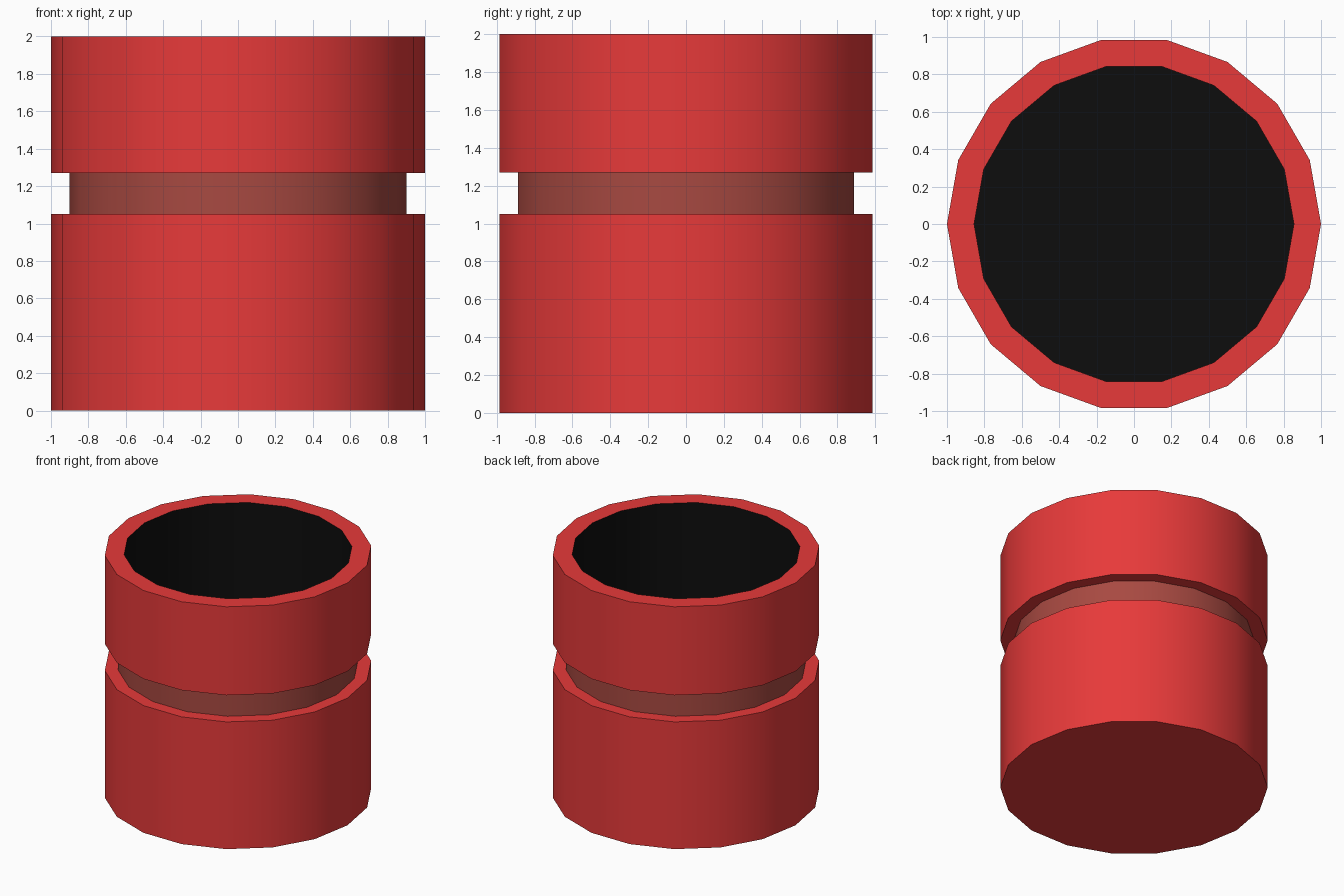
import bpy, bmesh, math

if "Cube" in bpy.data.objects:
    bpy.data.objects.remove(bpy.data.objects["Cube"])

SIDES = 18


def material(name, rgb):
    m = bpy.data.materials.new(name)
    m.diffuse_color = (*rgb, 1)
    m.use_nodes = True
    m.node_tree.nodes["Principled BSDF"].inputs["Base Color"].default_value = m.diffuse_color
    return m


RED = material("red", (0.80, 0.042, 0.042))
BROWN = material("dull_red", (0.39, 0.067, 0.053))
BLACK = material("black", (0.004, 0.004, 0.004))
MATERIALS = [RED, BROWN, BLACK]

# Profile as (radius, z, material of the band leading to the next point)
PROFILE = [
    (1.0, 0.0, 0),      # outer wall, lower part
    (1.0, 1.05, 0),     # ledge below the groove
    (0.9, 1.05, 1),     # groove wall
    (0.9, 1.27, 0),     # ledge above the groove
    (1.0, 1.27, 0),     # outer wall, upper part
    (1.0, 2.0, 0),      # rim
    (0.855, 2.0, 2),    # dark inner wall
    (0.855, 0.15, 2),   # inner floor
]


def ring(bm, radius, z):
    step = 2 * math.pi / SIDES
    return [bm.verts.new((radius * math.cos(i * step), radius * math.sin(i * step), z))
            for i in range(SIDES)]


bm = bmesh.new()
rings = [ring(bm, r, z) for r, z, _ in PROFILE]

# Bands between neighbouring rings
for k in range(len(rings) - 1):
    a, b = rings[k], rings[k + 1]
    for i in range(SIDES):
        j = (i + 1) % SIDES
        face = bm.faces.new((a[i], a[j], b[j], b[i]))
        face.material_index = PROFILE[k][2]

# Closed base and inner floor
bm.faces.new(rings[0][::-1]).material_index = 0
bm.faces.new(rings[-1]).material_index = 2

mesh = bpy.data.meshes.new("grooved_cup")
bm.to_mesh(mesh)
bm.free()
for m in MATERIALS:
    mesh.materials.append(m)

cup = bpy.data.objects.new("grooved_cup", mesh)
bpy.context.collection.objects.link(cup)
bpy.context.view_layer.objects.active = cup
cup.select_set(True)
bpy.ops.object.shade_smooth_by_angle(angle=math.radians(30))
